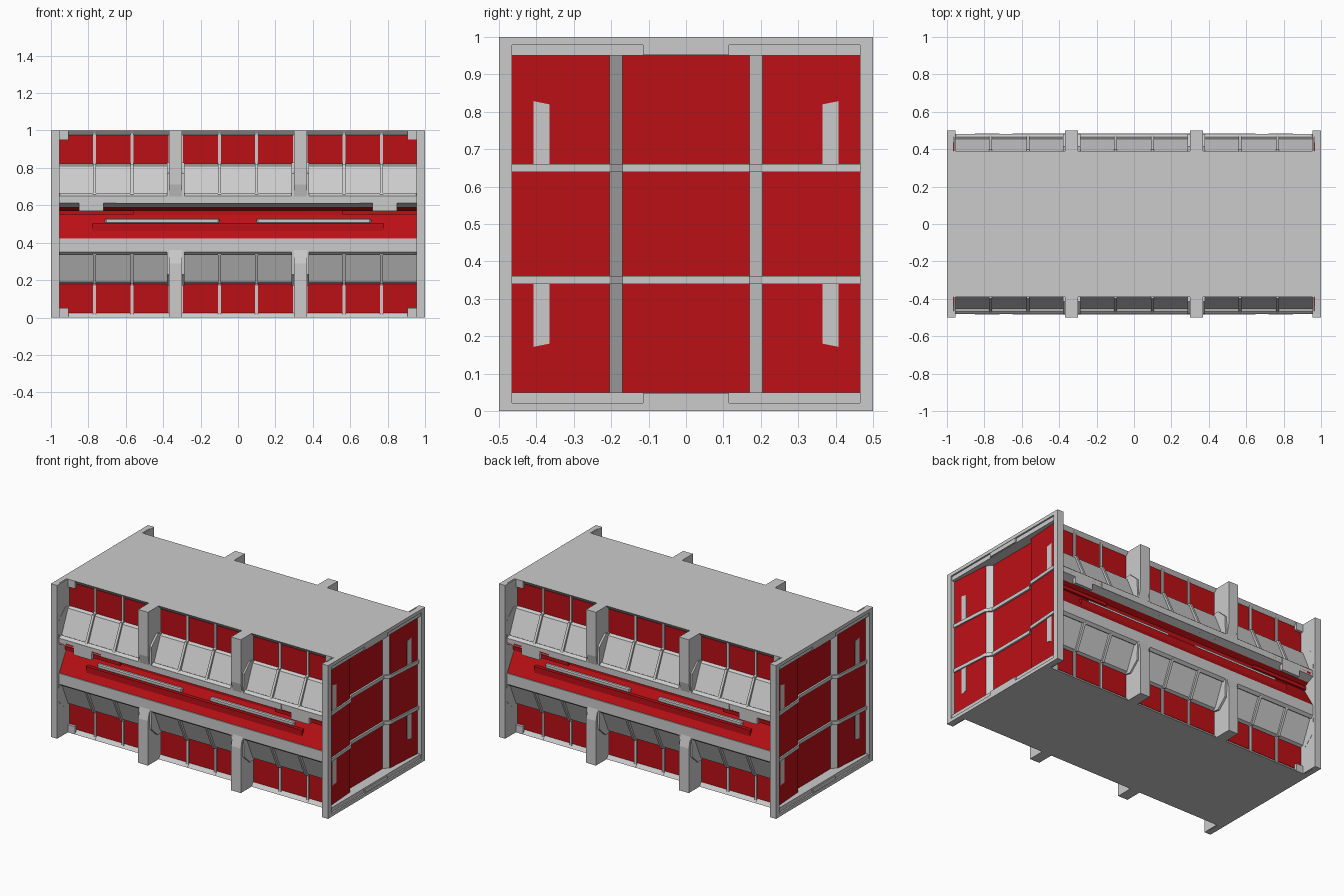
import bpy, bmesh

if "Cube" in bpy.data.objects:
    bpy.data.objects.remove(bpy.data.objects["Cube"])

red = bpy.data.materials.new("red_paint")
red.diffuse_color = (0.5, 0.005, 0.008, 1)
red.use_nodes = True
red.node_tree.nodes["Principled BSDF"].inputs["Base Color"].default_value = red.diffuse_color


def prism(name, pts, a, b, axis="x", mat=None):
    """Extrude a 2D profile: (y, z) along x, or (x, y) along z."""
    bm = bmesh.new()
    rings = []
    for t in (a, b):
        rings.append([bm.verts.new((t, p, q) if axis == "x" else (p, q, t)) for p, q in pts])
    n = len(pts)
    bm.faces.new(rings[0])
    bm.faces.new(rings[1])
    for i in range(n):
        j = (i + 1) % n
        bm.faces.new((rings[0][i], rings[0][j], rings[1][j], rings[1][i]))
    bmesh.ops.recalc_face_normals(bm, faces=bm.faces)
    me = bpy.data.meshes.new(name)
    bm.to_mesh(me)
    bm.free()
    ob = bpy.data.objects.new(name, me)
    bpy.context.collection.objects.link(ob)
    if mat:
        me.materials.append(mat)
    return ob


def box(name, x, y, z, mat=None):
    return prism(name, [(y[0], z[0]), (y[1], z[0]), (y[1], z[1]), (y[0], z[1])], x[0], x[1], "x", mat)


def flip(pts, s):
    return [(s * d, z) for d, z in pts]


def half(pts, up):
    """Use a profile drawn for the upper half, or mirror it about mid height."""
    return pts if up else [(d, 1 - z) for d, z in pts]


# Long side section as (distance from centre, height): bays, beams and V channel
upper = [(.39, 1), (.37, .975), (.37, .82), (.39, .81), (.455, .66), (.465, .665), (.482, .65)]
lower = [(d, 1 - z) for d, z in reversed(upper)]
side = upper + [(.482, .612), (.40, .575), (.40, .55), (.475, .42), (.482, .42)] + lower

# Main hull
prism("hull", side + flip(side[::-1], -1), -.91, .91)

pillar = [(.36, 1), (.5, 1), (.5, .71), (.482, .64), (.36, .64)]
rib = [(.365, 1), (.39, 1), (.38, .985), (.38, .83), (.385, .82), (.397, .82), (.472, .66), (.472, .64), (.365, .64)]
gusset = [(.365, .82), (.415, .83), (.48, .77), (.485, .65), (.365, .65)]

for s in (-1, 1):
    tag = "front" if s < 0 else "back"

    def slab(name, x, d, z, mat=None):
        return box(f"{tag}_{name}", x, sorted((s * d[0], s * d[1])), z, mat)

    for e in (-1, 1):
        # Hull ends beside the recessed end wall, and bay end plates
        prism(f"{tag}_hull_end", flip([(.3, 1)] + side + [(.3, 0)], s), e * .905, e * .955)
        prism(f"{tag}_bay_end_plate", flip([(.36, 0), (.5, 0), (.5, 1), (.36, 1)], s), e * .955, e * .962)

    for up in (True, False):
        # Pillars between bays
        for px in (-.335, .335):
            prism(f"{tag}_pillar", flip(half(pillar, up), s), px - .035, px + .035)
        for e in (-1, 1):
            prism(f"{tag}_end_pillar", flip(half(pillar, up), s), e * .955, e * .9625)
        for c in (-.667, 0, .667):
            # Red bay wall, two ribs and side gussets
            z = (.82, .975) if up else (.025, .18)
            slab("bay_wall", (c - .295, c + .295), (.365, .3725), z, red)
            for r in (-.1, .1):
                prism(f"{tag}_rib", flip(half(rib, up), s), c + r - .008, c + r + .008)
            for g in (-1, 1):
                prism(f"{tag}_gusset", flip(half(gusset, up), s), c + g * .287, c + g * .3)

    # Red V channel lining
    lining = [(.39, .60), (.482, .632), (.482, .618), (.403, .572), (.403, .55), (.479, .422), (.39, .422)]
    prism(f"{tag}_channel_lining", flip(lining, s), -.957, .957, "x", red)
    slab("channel_ledge", (-.65, .65), (.44, .484), (.61, .65))
    slab("channel_top_bar", (-.27, .27), (.43, .46), (.602, .615))
    slab("channel_step", (-.78, .78), (.40, .455), (.435, .502), red)
    for e in (-1, 1):
        slab("channel_tab", sorted((e * .72, e * .85)), (.462, .484), (.57, .65))
        slab("channel_strip", sorted((e * .56, e * .955)), (.40, .418), (.55, .572), red)
        bar = slab("hand_rail", sorted((e * .10, e * .71)), (.415, .44), (.502, .53))
        bev = bar.modifiers.new("bevel", "BEVEL")
        bev.width = .006

# End walls: centre recessed behind two slanted side panels
for e in (-1, 1):
    tag = "right" if e > 0 else "left"
    wall = [(.962, .36), (.95, .205), (.92, .17)]
    plan = [(.90, .36)] + wall
    plan += [(x, -y) for x, y in reversed(plan)]
    prism(f"{tag}_end_wall", [(e * x, y) for x, y in plan], 0, 1, "z")
    # Horizontal ribs following the folded wall
    fold = [(.985, .48), (.98, .465), (.962, .205), (.935, .17)]
    fold = [(.90, .36), (.955, .48)] + fold
    fold += [(x, -y) for x, y in reversed(fold)]
    for z in (.35, .65):
        prism(f"{tag}_end_rib", [(e * x, y) for x, y in fold], z - .011, z + .011, "z")
    # Red panels, three by three
    for z0, z1 in ((.05, .34), (.36, .64), (.66, .95)):
        for s in (-1, 1):
            p = [(.966, .465), (.971, .465), (.953, .205), (.946, .205)]
            prism(f"{tag}_side_panel", [(e * x, s * y) for x, y in p], z0, z1, "z", red)
        box(f"{tag}_centre_panel", sorted((e * .91, e * .923)), (-.17, .17), (z0, z1), red)
    # Outer frame with header and sill
    for s in (-1, 1):
        box(f"{tag}_corner_post", sorted((e * .962, e * 1)), sorted((s * .465, s * .5)), (0, 1))
    for up in (True, False):
        def band(a, b):
            return (a, b) if up else (1 - b, 1 - a)
        box(f"{tag}_frame_core", sorted((e * .905, e * .97)), (-.39, .39), band(.95, 1))
        box(f"{tag}_frame_inner", sorted((e * .965, e * .99)), (-.466, .466), band(.95, .98))
        box(f"{tag}_frame_edge", sorted((e * .965, e * 1)), (-.466, .466), band(.978, 1))
        box(f"{tag}_frame_centre", sorted((e * .965, e * .998)), (-.115, .115), band(.952, .98))
